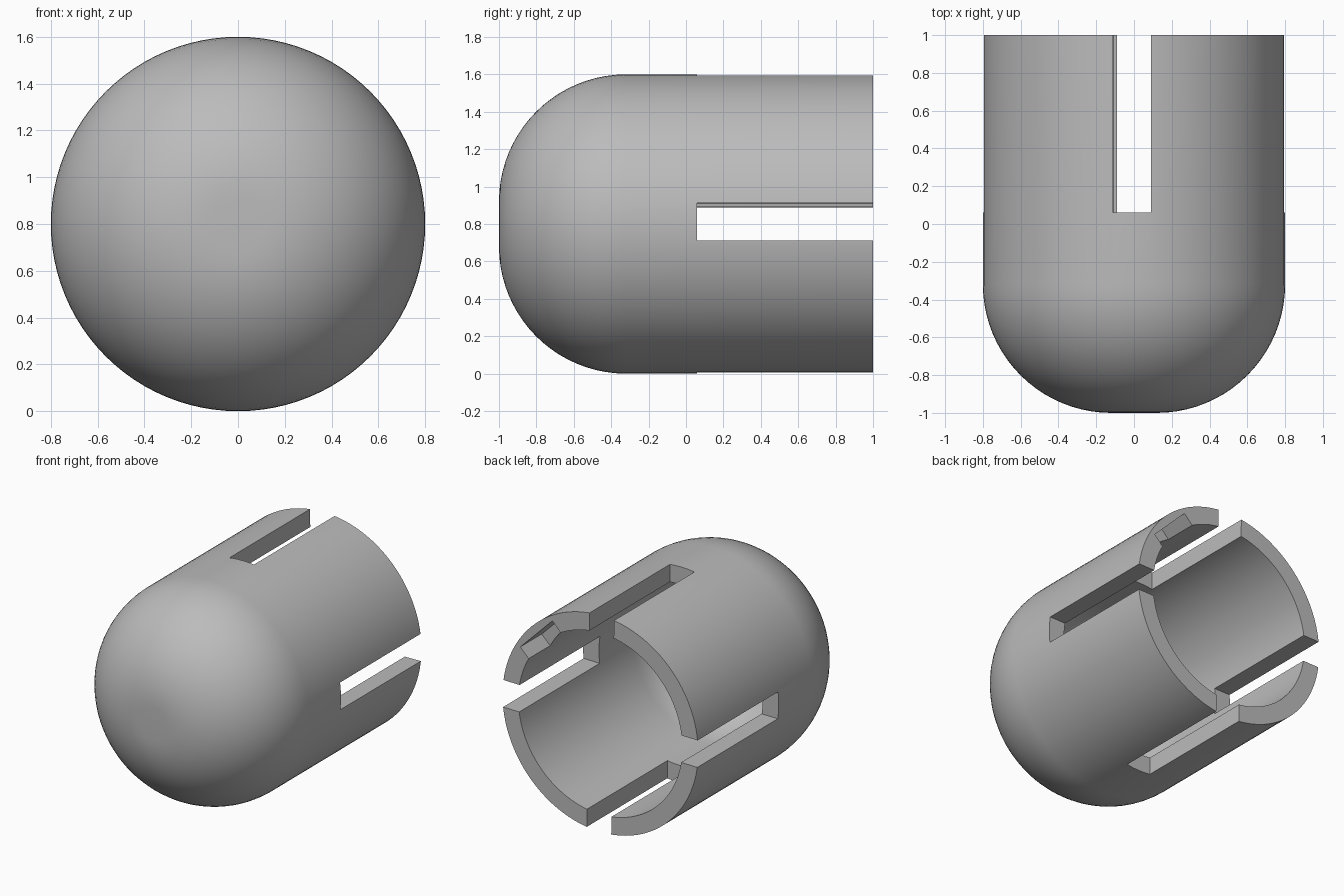
import bpy, math
from mathutils import Matrix, Vector

if "Cube" in bpy.data.objects:
    bpy.data.objects.remove(bpy.data.objects["Cube"], do_unlink=True)

RADIUS, WALL, FLAT = 0.8, 0.13, 0.12
FRONT, BACK = -1.0, 1.0
SLOT_WIDTH, SLOT_END, TWIST = 0.2, 0.06, math.radians(0.8)
SEGMENTS, ARC_STEPS = 96, 20
AXIS = Matrix.Translation((0, 0, RADIUS))

grey = bpy.data.materials.new("grey")
grey.use_nodes = True
colour = (0.5, 0.5, 0.5, 1)
grey.diffuse_color = colour
grey.node_tree.nodes["Principled BSDF"].inputs["Base Color"].default_value = colour


def dome_profile(radius, front):
    """Radius and depth pairs from the flat nose, round the dome, to its rim."""
    fillet = radius - FLAT
    turns = [math.pi / 2 * i / ARC_STEPS for i in range(ARC_STEPS + 1)]
    return [(FLAT + fillet * math.sin(t), front + fillet * (1 - math.cos(t))) for t in turns]


def lathe(name, profile):
    """Spin a profile that starts and ends with a centre cap around the y axis."""
    verts, faces = [], []
    for r, y in profile:
        for s in range(SEGMENTS):
            a = math.tau * s / SEGMENTS
            verts.append((r * math.cos(a), y, r * math.sin(a)))
    for ring in range(len(profile) - 1):
        for s in range(SEGMENTS):
            n = (s + 1) % SEGMENTS
            a, b = ring * SEGMENTS, (ring + 1) * SEGMENTS
            faces.append((a + s, a + n, b + n, b + s))
    last = (len(profile) - 1) * SEGMENTS
    faces.append(tuple(reversed(range(SEGMENTS))))
    faces.append(tuple(range(last, last + SEGMENTS)))
    mesh = bpy.data.meshes.new(name)
    mesh.from_pydata(verts, [], faces)
    mesh.transform(AXIS)
    # Both caps and sides share one winding; flip if it points inward
    if mesh.polygons[0].normal.dot(mesh.polygons[0].center - Vector((0, 0, RADIUS))) < 0:
        mesh.flip_normals()
    obj = bpy.data.objects.new(name, mesh)
    bpy.context.collection.objects.link(obj)
    mesh.materials.append(grey)
    return obj


def box_cutter(name, size, offset, angle):
    """Box placed relative to the shell axis and turned around it."""
    bpy.ops.mesh.primitive_cube_add(size=1)
    obj = bpy.context.object
    obj.name = name
    turn = Matrix.Rotation(-angle, 4, 'Y')
    obj.data.transform(AXIS @ turn @ Matrix.Translation(offset) @ Matrix.Diagonal((*size, 1)))
    obj.hide_render = True
    return obj


# Round-nosed hollow shell
shell = lathe("slotted_shell",
              dome_profile(RADIUS, FRONT) + [(RADIUS, BACK)]
              + [(RADIUS - WALL, BACK)] + dome_profile(RADIUS - WALL, FRONT + WALL)[::-1])

# Crossed slots through the open end
length = BACK + 0.2 - SLOT_END
middle = SLOT_END + length / 2
cutters = [box_cutter("slot_cutter", (SLOT_WIDTH, length, 2), (0, middle, 0), TWIST + a)
           for a in (0, math.pi / 2)]

# Small rectangular pocket inside the upper left quarter
cutters.append(box_cutter("pocket_cutter", (0.37, 0.5, 0.24), (0, BACK, 0.62), -math.pi / 4))

bpy.ops.object.select_all(action='DESELECT')
bpy.context.view_layer.objects.active = shell
shell.select_set(True)
for cutter in cutters:
    mod = shell.modifiers.new(cutter.name, 'BOOLEAN')
    mod.operation, mod.solver, mod.object = 'DIFFERENCE', 'EXACT', cutter
    bpy.ops.object.modifier_apply(modifier=mod.name)
    bpy.data.objects.remove(cutter, do_unlink=True)

bpy.ops.object.shade_smooth_by_angle(angle=math.radians(30))
